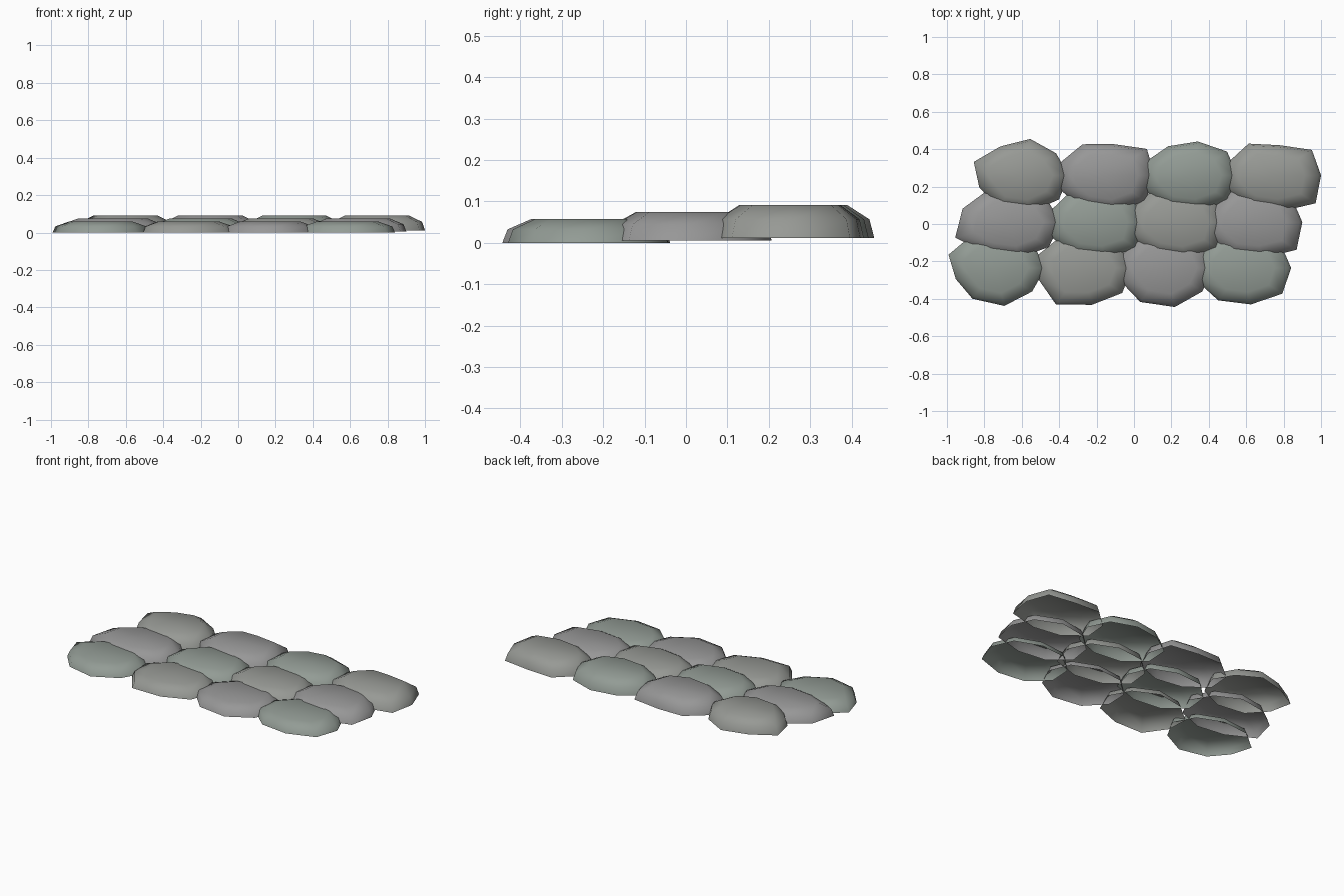
import bpy, bmesh
from math import cos, sin, tau

HALF_X, HALF_Y = 0.26, 0.20
# profile rings: (outline scale, height fraction)
RINGS = [(1.0, 0.0), (0.94, 0.56), (0.66, 1.0)]


def tint(name, rgb):
    m = bpy.data.materials.new(name)
    m.diffuse_color = (*rgb, 1)
    return m


TINTS = [tint("green_grey", (0.29, 0.33, 0.30)),
         tint("warm_grey", (0.31, 0.32, 0.30)),
         tint("plum_grey", (0.31, 0.31, 0.31))]


def stone(name, cx, cy, z0, height, radii, mat):
    """Open-bottomed chipped dome: nine-sided rings closed by a flat cap."""
    bm = bmesh.new()
    n = len(radii)
    rings = []
    for s, h in RINGS:
        rings.append([bm.verts.new((cx + HALF_X * s * r * cos(tau * k / n),
                                    cy + HALF_Y * s * r * sin(tau * k / n),
                                    z0 + h * height)) for k, r in enumerate(radii)])
    for lo, hi in zip(rings, rings[1:]):
        for k in range(n):
            j = (k + 1) % n
            bm.faces.new((lo[k], lo[j], hi[j], hi[k]))
    top = bm.verts.new((cx, cy, z0 + height))
    for k in range(n):
        bm.faces.new((rings[-1][k], rings[-1][(k + 1) % n], top))
    for f in bm.faces:
        f.smooth = True
    me = bpy.data.meshes.new(name)
    bm.to_mesh(me)
    bm.free()
    me.materials.append(mat)
    bpy.context.collection.objects.link(bpy.data.objects.new(name, me))


# each stone: centre x and nine radius factors, counter-clockwise from +x
front_row = [
    (-0.74, (1.03, 1.0, 0.97, 1.0, 1.03, 0.87, 0.95, 1.03, 0.98)),
    (-0.27, (1.0, 0.97, 1.0, 0.96, 1.0, 0.97, 1.13, 1.0, 1.04)),
    (0.17, (0.97, 1.0, 0.98, 1.0, 0.98, 1.0, 1.05, 1.06, 0.98)),
    (0.58, (1.0, 1.02, 0.97, 1.0, 0.97, 1.0, 1.0, 0.99, 1.07))]
middle_row = [
    (-0.66, (1.03, 0.97, 1.0, 0.97, 1.05, 1.21, 0.98, 0.98, 1.03)),
    (-0.20, (0.97, 1.0, 0.96, 1.0, 0.98, 1.03, 1.0, 0.98, 1.08)),
    (0.23, (1.0, 1.0, 0.98, 1.0, 1.0, 1.06, 0.98, 1.0, 1.1)),
    (0.64, (1.0, 1.02, 1.0, 0.97, 0.95, 1.03, 1.0, 0.98, 1.15))]
back_row = [
    (-0.60, (0.97, 0.92, 0.99, 0.89, 1.05, 0.93, 1.0, 1.0, 1.0)),
    (-0.15, (1.0, 1.1, 0.85, 0.96, 1.0, 1.04, 0.98, 1.0, 1.06)),
    (0.30, (0.98, 0.99, 0.92, 0.9, 1.0, 1.03, 1.0, 0.98, 1.04)),
    (0.74, (1.0, 1.06, 0.82, 0.98, 0.98, 1.03, 0.97, 0.98, 1.16))]

# overlapping rows, each a step higher than the one in front
rows = [("front", front_row, -0.235, 0.0, 0.058),
        ("middle", middle_row, 0.01, 0.006, 0.069),
        ("back", back_row, 0.26, 0.012, 0.08)]
for r, (label, row, cy, z0, height) in enumerate(rows):
    for i, (cx, radii) in enumerate(row):
        stone(f"{label}_stone_{i + 1}", cx, cy, z0, height, radii, TINTS[(r * 2 + i) % 3])
